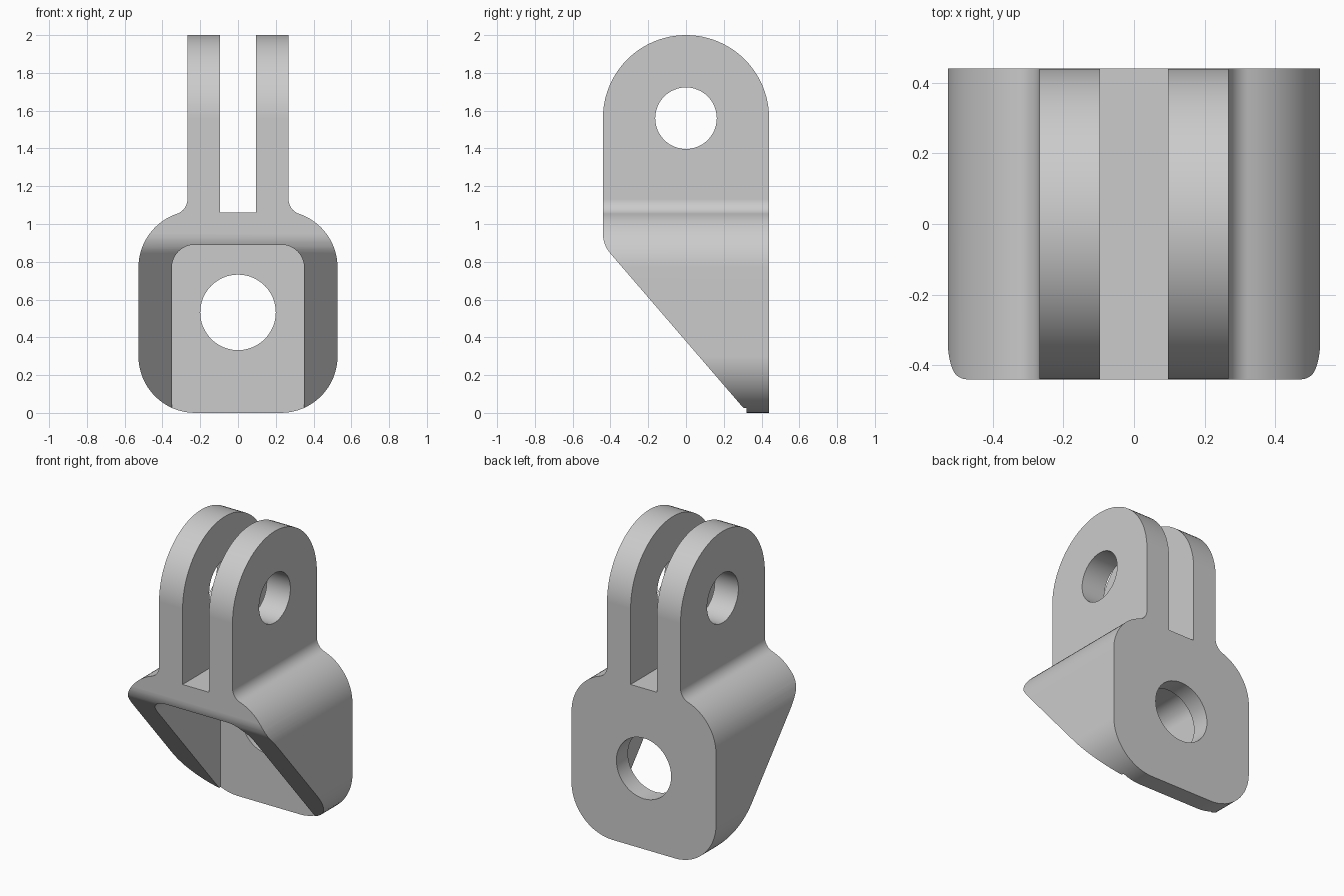
import bpy
import bmesh
from math import sin, cos, radians, atan2, degrees, sqrt, pi, tan
from mathutils import Vector

cube = bpy.data.objects.get("Cube")
if cube:
    bpy.data.objects.remove(cube, do_unlink=True)

grey = bpy.data.materials.new("plain_grey")
grey.use_nodes = True
colour = (0.6, 0.6, 0.6, 1.0)
grey.diffuse_color = colour
grey.node_tree.nodes["Principled BSDF"].inputs["Base Color"].default_value = colour


def arc(cx, cz, r, start, end, steps=16):
    """Points of an arc, angles in degrees."""
    angles = [radians(start + (end - start) * i / steps) for i in range(steps + 1)]
    return [(cx + r * cos(a), cz + r * sin(a)) for a in angles]


def prism(name, outline, low, high, axis):
    """Extrude an outline (u, z) along x or y."""
    def place(u, z, d):
        return (d, u, z) if axis == "x" else (u, d, z)
    bm = bmesh.new()
    face = bm.faces.new([bm.verts.new(place(u, z, low)) for u, z in outline])
    ext = bmesh.ops.extrude_face_region(bm, geom=[face])
    verts = [g for g in ext["geom"] if isinstance(g, bmesh.types.BMVert)]
    bmesh.ops.translate(bm, verts=verts, vec=Vector(place(0, 0, high - low)))
    bmesh.ops.recalc_face_normals(bm, faces=bm.faces)
    mesh = bpy.data.meshes.new(name)
    bm.to_mesh(mesh)
    bm.free()
    mesh.materials.append(grey)
    obj = bpy.data.objects.new(name, mesh)
    bpy.context.collection.objects.link(obj)
    return obj


def combine(target, cutter, operation):
    """Apply a boolean and drop the cutter."""
    cutter.hide_render = True
    mod = target.modifiers.new("cut", "BOOLEAN")
    mod.operation = operation
    mod.solver = "EXACT"
    mod.object = cutter
    bpy.context.view_layer.objects.active = target
    bpy.ops.object.modifier_apply(modifier=mod.name)
    bpy.data.objects.remove(cutter, do_unlink=True)


# Front outline: rounded block, neck fillet, two lugs and the slot
half, corner, block_top = 0.527, 0.3, 1.07
lug, slot, slot_floor, neck = 0.268, 0.096, 1.06, 0.08
cx, cz = half - corner, block_top - corner
nx = lug + neck
nz = cz + sqrt((corner + neck) ** 2 - (nx - cx) ** 2)
turn = degrees(atan2(nz - cz, nx - cx))
right = arc(cx, corner, corner, -90, 0)
right += arc(cx, cz, corner, 0, turn)
right += arc(nx, nz, neck, turn + 180, 180, 10)[1:]
right += [(lug, 2.2), (slot, 2.2), (slot, slot_floor)]
outline = right + [(-x, z) for x, z in reversed(right)]
bracket = prism("bracket", outline, -0.7, 0.7, "y")

# Side outline: round lug tops, sloping front with a softened corner
depth, eye = 0.44, 1.56
slope = atan2(0.865, 0.745)
bend = pi / 2 - slope
r = 0.16
start_z = 0.89 + r * tan(bend / 2)
side = arc(0, eye, depth, 0, 180, 48)
side += arc(r - depth, start_z, r, 180, 180 + degrees(bend), 8)
side += [(0.305, 0.025), (0.32, 0.025), (0.32, -0.1), (depth, -0.1)]
combine(bracket, prism("side_shape", side, -0.8, 0.8, "x"), "INTERSECT")

# Pocket behind the slope, leaving the back plate and two side gussets
pocket = arc(0.23, 0.77, 0.12, 0, 90, 10) + arc(-0.23, 0.77, 0.12, 90, 180, 10)
pocket += [(-0.35, -0.2), (0.35, -0.2)]
combine(bracket, prism("pocket", pocket, -0.8, 0.32, "y"), "DIFFERENCE")

# Bolt hole through the back plate and pin hole through both lugs
combine(bracket, prism("bolt_hole", arc(0, 0.532, 0.2, 0, 360, 48)[:-1], 0.1, 0.6, "y"), "DIFFERENCE")
combine(bracket, prism("pin_hole", arc(0, eye, 0.163, 0, 360, 48)[:-1], -0.6, 0.6, "x"), "DIFFERENCE")

# Smooth rounded surfaces, crisp edges
bpy.ops.object.select_all(action="DESELECT")
bracket.select_set(True)
bpy.context.view_layer.objects.active = bracket
bpy.ops.object.shade_smooth_by_angle(angle=radians(30))
weighted = bracket.modifiers.new("even_shading", "WEIGHTED_NORMAL")
weighted.keep_sharp = True
